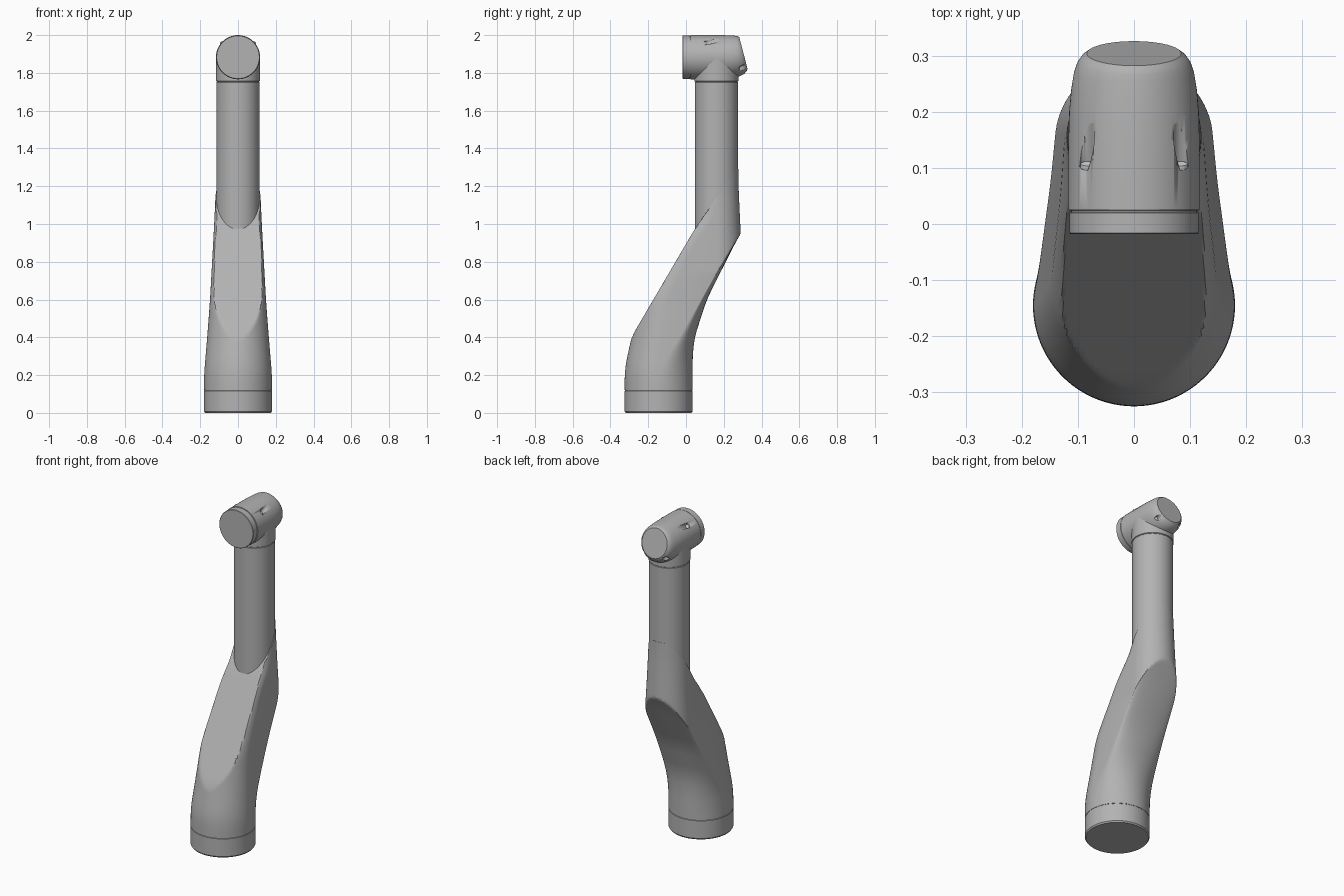
import bpy, bmesh, math
from mathutils import Vector

cube = bpy.data.objects.get("Cube")
if cube:
    bpy.data.objects.remove(cube, do_unlink=True)


def material(name, value):
    mat = bpy.data.materials.new(name)
    mat.use_nodes = True
    colour = (value, value, value, 1)
    mat.diffuse_color = colour
    mat.node_tree.nodes["Principled BSDF"].inputs["Base Color"].default_value = colour
    return mat


GREY = material("satin grey", 0.45)
STEEL = material("light steel", 0.75)


def loft(name, rings, mat=GREY, angle=30):
    """Skin closed rings of equal length and cap both ends."""
    bm = bmesh.new()
    loops = [[bm.verts.new(p) for p in ring] for ring in rings]
    n = len(loops[0])
    for a, b in zip(loops, loops[1:]):
        for i in range(n):
            j = (i + 1) % n
            bm.faces.new((a[i], a[j], b[j], b[i]))
    bm.faces.new(loops[0])
    bm.faces.new(loops[-1])
    bmesh.ops.remove_doubles(bm, verts=bm.verts, dist=0.00005)
    bmesh.ops.recalc_face_normals(bm, faces=bm.faces)
    mesh = bpy.data.meshes.new(name)
    bm.to_mesh(mesh)
    bm.free()
    mesh.materials.append(mat)
    obj = bpy.data.objects.new(name, mesh)
    bpy.context.collection.objects.link(obj)
    bpy.ops.object.select_all(action='DESELECT')
    obj.select_set(True)
    bpy.context.view_layer.objects.active = obj
    bpy.ops.object.shade_smooth_by_angle(angle=math.radians(angle))
    return obj


def turned(name, profile, y, sides=96):
    """Upright turned part from (radius, z) pairs."""
    turns = [math.tau * i / sides for i in range(sides)]
    return loft(name, [[(r * math.cos(t), y + r * math.sin(t), z) for t in turns]
                       for r, z in profile])


def rod(name, start, direction, radius, length, mat=GREY):
    axis = Vector(direction).normalized()
    u = axis.cross(Vector((1, 0, 0))).normalized()
    v = axis.cross(u)
    turns = [math.tau * i / 24 for i in range(24)]
    return loft(name, [[Vector(start) + axis * s + radius * (u * math.cos(t) + v * math.sin(t))
                        for t in turns] for s in (0, length)], mat)


def lookup(table, z):
    if z <= table[0][0]:
        return table[0][1]
    for (z0, v0), (z1, v1) in zip(table, table[1:]):
        if z <= z1:
            return v0 + (v1 - v0) * (z - z0) / (z1 - z0)
    return table[-1][1]


def soft(table, z, spread=0.05):
    """Table value with its corners rounded by averaging."""
    return sum(lookup(table, z + spread * k / 4) for k in range(-4, 5)) / 9


BASE_Y, TUBE_Y, BASE_R = -0.145, 0.161, 0.18

# Lower arm: side and face positions against height
WIDTH = [(0.2, BASE_R), (0.4, 0.163), (0.6, 0.148), (1.0, 0.126), (1.2, 0.117), (1.3, 0.1155)]
FRONT_FACE = [(0.25, -0.33), (0.4, -0.29), (0.98, 0.05), (1.3, 0.276)]
FRONT_CENTRE = [(0.25, BASE_Y), (0.6, -0.1), (0.9, 0.05), (1.05, TUBE_Y)]
REAR_CREASE = [(0.2, BASE_Y), (0.3, -0.1), (0.4, -0.035), (0.6, 0.08), (0.89, 0.245), (1.0, 0.31)]
REAR_BULGE = [(0.2, BASE_R), (0.3, 0.135), (0.4, 0.08), (0.6, 0.03), (0.9, 0.01)]


def arm_section(z, steps=48):
    w = soft(WIDTH, z)
    face = soft(FRONT_FACE, z) if z < 1.2 else lookup(FRONT_FACE, z)
    centre = soft(FRONT_CENTRE, z)
    crease, bulge = soft(REAR_CREASE, z), soft(REAR_BULGE, z)
    reach = w
    if face > TUBE_Y:
        reach = math.sqrt(max(w * w - (face - TUBE_Y) ** 2, 1e-6))
    front, rear = [], []
    for i in range(steps + 1):
        x = reach * math.sin(math.pi * (i / steps - 0.5))
        s = math.sqrt(max(w * w - x * x, 0))
        back = min(TUBE_Y + s, crease + bulge * s / w)
        front.append((x, min(max(centre - s, face), back), z))
        rear.append((x, back, z))
    return front + rear[::-1]


levels = [0.12 + (1.29 - 0.12) * i / 90 for i in range(91)]
loft("lower_arm", [arm_section(z) for z in levels], angle=25)

# Base collar with a fine seam below the arm
turned("base_collar", [(0.174, 0), (BASE_R, 0.008), (BASE_R, 0.116), (0.178, 0.118), (0.178, 0.125)],
       BASE_Y)

# Upper tube and the neck that enters the head
turned("upper_tube", [(0.1145, 0.975), (0.1145, 1.75), (0.112, 1.752), (0.112, 1.76)], TUBE_Y)
turned("neck", [(0.113, 1.754), (0.1165, 1.757), (0.1165, 1.883)], TUBE_Y)

# Head: rings along y as (y, radius, centre height, tilt)
HEAD_Z = 1.883
HEAD = [(-0.018, 0.113, HEAD_Z, 0), (-0.016, 0.115, HEAD_Z, 0), (0.02, 0.115, HEAD_Z, 0),
        (0.021, 0.112, HEAD_Z, 0), (0.024, 0.112, HEAD_Z, 0), (0.025, 0.117, HEAD_Z, 0),
        (0.15, 0.117, HEAD_Z, 0), (0.2, 0.1155, 1.884, -0.02), (0.24, 0.112, 1.886, -0.08),
        (0.27, 0.107, 1.89, -0.15), (0.287, 0.101, 1.895, -0.2), (0.298, 0.093, 1.901, -0.24),
        (0.304, 0.084, 1.905, -0.26)]
rings = []
for y, r, zc, tilt in HEAD:
    turns = [math.tau * i / 96 for i in range(96)]
    rings.append([(r * math.cos(t), y + tilt * r * math.sin(t), zc + r * math.sin(t))
                  for t in turns])
head = loft("head", rings, angle=28)

# Bolt pockets cut into the head, with a bolt seated in each
for side, label in ((1, "left"), (-1, "right")):
    for place, seat, aim in (("top", (0.084 * side, 0.1, 1.953), (0, 1, 0.38)),
                             ("rear", (0.07 * side, 0.268, 1.835), (0.1 * side, 1, -0.15))):
        cutter = rod("pocket_cutter", seat, aim, 0.014, 0.12)
        cut = head.modifiers.new("pocket", 'BOOLEAN')
        cut.operation = 'DIFFERENCE'
        cut.solver = 'EXACT'
        cut.object = cutter
        bpy.context.view_layer.objects.active = head
        bpy.ops.object.modifier_apply(modifier=cut.name)
        bpy.data.objects.remove(cutter, do_unlink=True)
        rod(f"{label}_{place}_bolt", seat, aim, 0.011, 0.008, STEEL)
